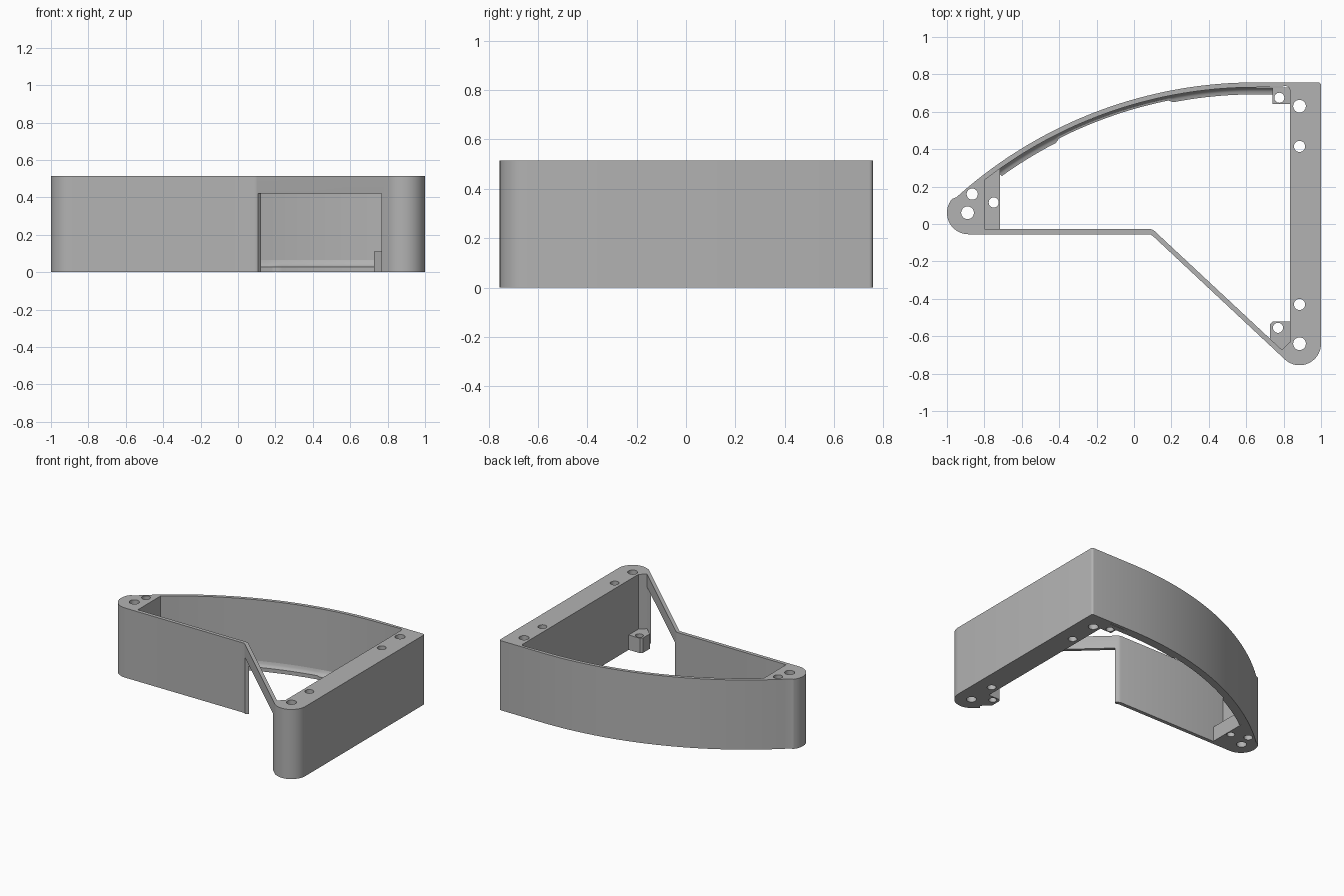
import bpy, bmesh
from math import sin, cos, asin, radians, sqrt
from mathutils import Vector

if "Cube" in bpy.data.objects:
    bpy.data.objects.remove(bpy.data.objects["Cube"], do_unlink=True)

HEIGHT, BOSS_HEIGHT = 0.515, 0.11
WALL = 0.026
ARC_X, ARC_Y, ARC_R = 0.65, -1.633, 2.39   # big arc of the curved wall

grey = bpy.data.materials.new("plain grey")
grey.use_nodes = True
grey.diffuse_color = (0.45, 0.45, 0.45, 1)
grey.node_tree.nodes["Principled BSDF"].inputs["Base Color"].default_value = (0.45, 0.45, 0.45, 1)


def arc(cx, cy, r, start, end, steps):
    """Points on an arc, angles in degrees."""
    return [(cx + r * cos(radians(start + (end - start) * i / steps)),
             cy + r * sin(radians(start + (end - start) * i / steps))) for i in range(steps + 1)]


def circle(cx, cy, r):
    return arc(cx, cy, r, 0, 345, 23)


def add_object(name, mesh):
    obj = bpy.data.objects.new(name, mesh)
    bpy.context.collection.objects.link(obj)
    mesh.materials.clear()
    mesh.materials.append(grey)
    return obj


def prism(name, loops, z0, z1):
    """Extrude an outline, with any further loops as holes, from z0 to z1."""
    curve = bpy.data.curves.new(name, 'CURVE')
    curve.dimensions, curve.fill_mode = '2D', 'BOTH'
    curve.extrude = (z1 - z0) / 2
    for loop in loops:
        spline = curve.splines.new('POLY')
        spline.points.add(len(loop) - 1)
        for point, (x, y) in zip(spline.points, loop):
            point.co = (x, y, 0, 1)
        spline.use_cyclic_u = True
    temp = bpy.data.objects.new(name + " outline", curve)
    bpy.context.collection.objects.link(temp)
    mesh = bpy.data.meshes.new_from_object(temp.evaluated_get(bpy.context.evaluated_depsgraph_get()))
    bpy.data.objects.remove(temp, do_unlink=True)
    bm = bmesh.new()
    bm.from_mesh(mesh)
    bmesh.ops.translate(bm, verts=bm.verts, vec=(0, 0, (z0 + z1) / 2))
    bmesh.ops.remove_doubles(bm, verts=bm.verts, dist=0.0001)
    bmesh.ops.recalc_face_normals(bm, faces=bm.faces)
    bm.to_mesh(mesh)
    bm.free()
    return add_object(name, mesh)


def smooth(obj):
    bpy.ops.object.select_all(action='DESELECT')
    obj.select_set(True)
    bpy.context.view_layer.objects.active = obj
    bpy.ops.object.shade_smooth_by_angle(angle=radians(30))


# Frame: outer outline, inner opening and screw holes
outer = (arc(0.885, -0.64, 0.115, -133, 0, 20)
         + arc(0.985, 0.742, 0.015, 0, 90, 4)
         + arc(ARC_X, ARC_Y, ARC_R, 90, 132, 48)
         + arc(-0.885, 0.06, 0.115, 140, 270, 18)
         + arc(0.08, -0.095, 0.04, 90, 47, 4))
inner_r = ARC_R - WALL
left_angle = 90 + asin((0.8 + ARC_X) / inner_r) * 180 / 3.14159265
inner = ([(0.79, -0.672), (0.833, -0.632)]
         + arc(0.813, 0.717, 0.02, 0, 90, 4)
         + arc(ARC_X, ARC_Y, inner_r, 90, left_angle, 40)
         + [(-0.8, -0.028), (0.092, -0.028), (0.107, -0.035)])
# outer bend beside the opening
outer = outer[:-5] + [(0.075, -0.055), (0.09, -0.057), (0.102, -0.065)]
screws = [(-0.865, 0.16, 0.03), (-0.89, 0.06, 0.034), (0.885, 0.63, 0.034),
          (0.885, 0.415, 0.03), (0.885, -0.43, 0.03), (0.885, -0.64, 0.034)]
frame = prism("frame", [outer, inner] + [circle(*s) for s in screws], 0, HEIGHT)

# Window through the diagonal wall, open at the bottom
start, end = Vector((0.106, -0.068)), Vector((0.768, -0.688))
along = (end - start).normalized()
inward = Vector((-along.y, along.x))
window = [start - inward * 0.06, end - inward * 0.06, end + inward * 0.06, start + inward * 0.06]
cutter = prism("window_cutter", [[tuple(p) for p in window]], -0.1, 0.42)
cutter.hide_render = True
cut = frame.modifiers.new("window", 'BOOLEAN')
cut.operation, cut.solver, cut.object = 'DIFFERENCE', 'EXACT', cutter
bpy.context.view_layer.update()
cut_mesh = bpy.data.meshes.new_from_object(frame.evaluated_get(bpy.context.evaluated_depsgraph_get()))
frame.modifiers.clear()
frame.data = cut_mesh
bpy.data.objects.remove(cutter, do_unlink=True)
smooth(frame)

# Low screw bosses inside the corners
bosses = {
    "left_boss": ([(-0.8, -0.03), (-0.717, -0.03), (-0.717, 0.3), (-0.8, 0.24)], (-0.75, 0.115)),
    "back_boss": ([(0.74, 0.642), (0.833, 0.642), (0.833, 0.731), (0.74, 0.731)], (0.777, 0.675)),
    "front_boss": ([(0.742, -0.52), (0.833, -0.52), (0.833, -0.632), (0.79, -0.672),
                    (0.727, -0.615), (0.727, -0.535)], (0.77, -0.555)),
}
for name, (outline, hole) in bosses.items():
    smooth(prism(name, [outline, circle(*hole, 0.027)], 0, BOSS_HEIGHT))

# Coved lip along the foot of the curved wall
profile = [(0, 0), (1, 0), (1, 0.028), (0.6, 0.031), (0.35, 0.038), (0.15, 0.048), (0, 0.065)]
bm = bmesh.new()
rings = []
steps = 60
for i in range(steps + 1):
    x = -0.73 + 1.475 * i / steps
    width = 0.024 if -0.43 < x < 0.18 else 0.038
    dx = min(x - ARC_X, 0)
    radius = ARC_R - WALL
    y = ARC_Y + sqrt(radius ** 2 - dx ** 2)
    nx, ny = dx / radius, (y - ARC_Y) / radius
    rings.append([bm.verts.new((x - nx * width * u, y - ny * width * u, z)) for u, z in profile])
n = len(profile)
for a, b in zip(rings, rings[1:]):
    for j in range(n):
        bm.faces.new((a[j], a[(j + 1) % n], b[(j + 1) % n], b[j]))
bm.faces.new(rings[0])
bm.faces.new(rings[-1])
bmesh.ops.recalc_face_normals(bm, faces=bm.faces)
lip_mesh = bpy.data.meshes.new("curved_lip")
bm.to_mesh(lip_mesh)
bm.free()
smooth(add_object("curved_lip", lip_mesh))
